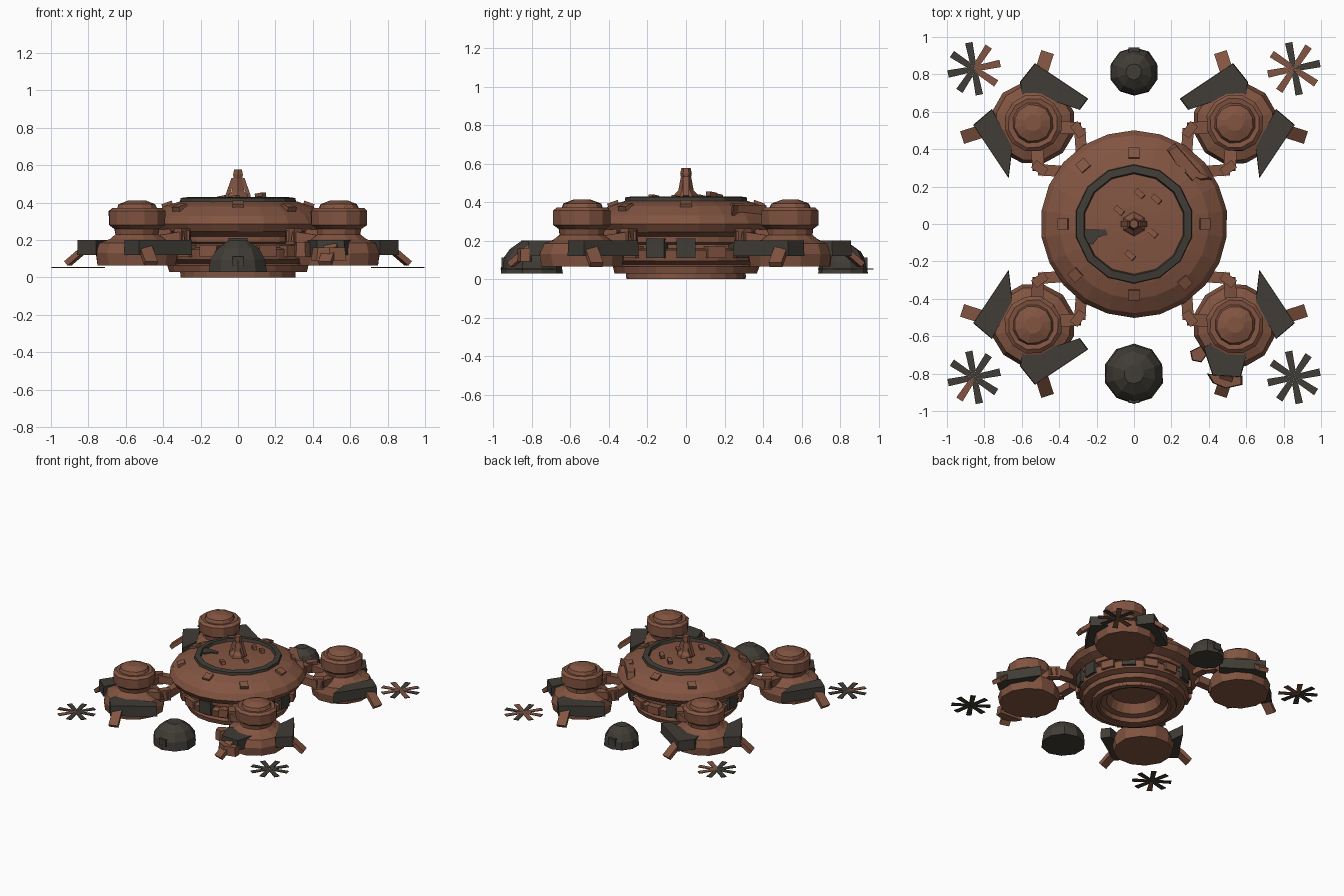
import bpy, bmesh, math, random
from mathutils import Vector, Matrix

if "Cube" in bpy.data.objects:
    bpy.data.objects.remove(bpy.data.objects["Cube"])

random.seed(4)


def material(name, rgb):
    m = bpy.data.materials.new(name)
    m.diffuse_color = (*rgb, 1)
    m.use_nodes = True
    m.node_tree.nodes["Principled BSDF"].inputs["Base Color"].default_value = m.diffuse_color
    return m


RUST = material("rust brown", (0.225, 0.09, 0.053))
DARK = material("dark grey", (0.052, 0.046, 0.037))


def finish(bm, name, mats, fix=True):
    if fix:
        bmesh.ops.recalc_face_normals(bm, faces=bm.faces[:])
    me = bpy.data.meshes.new(name)
    bm.to_mesh(me)
    bm.free()
    for m in mats:
        me.materials.append(m)
    ob = bpy.data.objects.new(name, me)
    bpy.context.collection.objects.link(ob)
    return ob


def lathe(name, profile, n, mat, cx=0, cy=0, jitter=0.0, closed=False):
    """Spin an (r, z) profile into flat sided rings; caps open ends."""
    bm = bmesh.new()
    rings = []
    for r, z in profile:
        rings.append([bm.verts.new((
            cx + (r + random.uniform(-jitter, jitter)) * math.cos(math.tau * (i + .5) / n),
            cy + (r + random.uniform(-jitter, jitter)) * math.sin(math.tau * (i + .5) / n),
            z)) for i in range(n)])
    pairs = list(zip(rings, rings[1:]))
    if closed:
        pairs.append((rings[-1], rings[0]))
    for a, b in pairs:
        for i in range(n):
            j = (i + 1) % n
            bm.faces.new((a[i], a[j], b[j], b[i]))
    if not closed:
        bm.faces.new(rings[0])
        bm.faces.new(rings[-1])
    return finish(bm, name, [mat])


def prism(name, poly, z0, z1, mat, inset=0.0):
    bm = bmesh.new()
    c = sum((Vector(p) for p in poly), Vector((0, 0))) / len(poly)
    lo = [bm.verts.new((x, y, z0)) for x, y in poly]
    hi = [bm.verts.new((*(Vector(p).lerp(c, inset)), z1)) for p in poly]
    n = len(poly)
    bm.faces.new(lo)
    bm.faces.new(hi)
    for i in range(n):
        j = (i + 1) % n
        bm.faces.new((lo[i], lo[j], hi[j], hi[i]))
    return finish(bm, name, [mat])


def beam(name, a, b, w, h, mat):
    """Box running from a to b, w wide and h thick."""
    a, b = Vector(a), Vector(b)
    d = (b - a).normalized()
    side = d.cross(Vector((0, 0, 1))).normalized()
    up = side.cross(d)
    rot = Matrix((d, side, up)).transposed().to_4x4()
    bm = bmesh.new()
    bmesh.ops.create_cube(bm, size=1, matrix=Matrix.Translation((a + b) / 2) @ rot
                          @ Matrix.Diagonal(((b - a).length, w, h, 1)))
    return finish(bm, name, [mat])


# Central saucer: stacked base rings, lens shaped hull, hollow underside
lathe("saucer_hull", [
    (.08, .12), (.17, .12), (.20, .05), (.24, .04), (.25, .008), (.31, .008), (.31, .03),
    (.37, .03), (.38, .065), (.34, .075), (.40, .095), (.41, .15), (.37, .16),
    (.37, .18), (.41, .19), (.41, .22), (.475, .245), (.50, .285), (.475, .33),
    (.40, .38), (.32, .405), (.1, .42)], 22, RUST, jitter=.003)
lathe("base_rim", [(.27, 0), (.31, 0), (.31, .02), (.27, .02)], 22, RUST, closed=True)

# Dark ring on the roof, with a broken scrap beside it
lathe("roof_ring", [(.265, .40), (.32, .395), (.315, .425), (.275, .43)], 14, DARK, closed=True)
prism("ring_scrap", [(-.28, -.03), (-.15, -.03), (-.14, -.06), (-.19, -.07), (-.22, -.11), (-.26, -.1)],
      .41, .422, DARK)

# Spire
lathe("spire", [(.068, .41), (.06, .44), (.04, .46), (.027, .53), (.03, .55), (.024, .577)], 6, RUST)
for s in (-1, 1):
    beam("spire_fin", (.06 * s, 0, .43), (.025 * s, 0, .53), .03, .02, RUST)

# Roof studs and debris
for k in range(8):
    t = math.tau * k / 8 + (0 if k % 2 == 0 else -.07)
    r = .375 if k % 4 == 2 or k % 4 == 0 else .41
    c, s = math.cos(t), math.sin(t)
    z = .385 if r < .4 else .37
    beam("roof_stud", ((r - .025) * c, (r - .025) * s, z + .012),
         ((r + .03) * c, (r + .03) * s, z - .008), .06, .03, RUST)
for x, y, z in ((.03, .16, .425), (.12, .13, .435), (-.08, .07, .42), (-.02, -.17, .42), (.1, -.05, .415)):
    beam("roof_debris", (x - .02, y + .02, z), (x + .02, y - .015, z + .008), .03, .025, RUST)
prism("hull_patch", [(.17, .4), (.22, .43), (.36, .27), (.42, .24), (.36, .23), (.22, .32)], .33, .385, RUST, .12)

# Side blocks and dark panels round the base
for k in range(16):
    t = math.tau * k / 16
    c, s = math.cos(t), math.sin(t)
    dark = k in (0, 2, 5, 8, 12, 15)
    z0, h = (.16, .1) if dark else (.14, .06)
    beam("base_panel", (.36 * c, .36 * s, z0), (.42 * c, .42 * s, z0),
         .1, h, DARK if dark else RUST)

# Four corner towers
for sx in (-1, 1):
    for sy in (-1, 1):
        def m(pts):
            return [(sx * p[0], sy * p[1], *p[2:]) for p in pts]

        broken = sx > 0 and sy < 0
        lathe("tower", [
            (.215, .065), (.225, .13), (.205, .185), (.15, .205), (.118, .23), (.122, .26), (.152, .28),
            (.155, .355), (.135, .372), (.11, .368), (.10, .392), (.045, .412)], 12, RUST,
            .54 * sx, .54 * sy, jitter=.004)
        # Armour slabs on the two outer sides
        prism("armour_slab", m([(.86, .53), (.76, .615), (.65, .41), (.67, .245)]), .12, .2, DARK, .02)
        if broken:
            prism("armour_slab", m([(.61, .68), (.57, .82), (.42, .81), (.37, .66), (.45, .61)]),
                  .12, .2, DARK, .03)
            prism("armour_rubble", m([(.3, .68), (.36, .65), (.39, .7), (.36, .74), (.31, .73)]), .11, .19, RUST, .1)
            prism("armour_rubble", m([(.39, .8), (.58, .81), (.58, .86), (.49, .88), (.42, .85)]), .09, .16, RUST, .1)
        else:
            prism("armour_slab", m([(.53, .86), (.61, .76), (.6, .68), (.41, .65), (.29, .61), (.245, .67)]),
                  .12, .2, DARK, .02)
        # Splayed feet
        beam("foot", *m([(.80, .50, .17), (.91, .465, .075)]), .07, .03, RUST)
        beam("foot", *m([(.50, .80, .17), (.465, .91, .075)]), .07, .03, RUST)
        # Pairs of jointed arms holding the tower to the saucer
        for swap in (False, True):
            pts = [(.28, .36, .23), (.29, .51, .22), (.42, .52, .2)]
            if swap:
                pts = [(y, x, z) for x, y, z in pts]
            a, b, c = m(pts)
            beam("arm_inner", a, b, .06, .06, RUST)
            beam("arm_outer", b, c, .065, .055, RUST)
            b0, b1 = Vector(b), Vector(b)
            b0.z, b1.z = .17, .25
            o = Vector((-.04 * sx, .03 * sy, 0)) if not swap else Vector((.03 * sx, -.04 * sy, 0))
            beam("arm_joint", Vector(b) - o * .7, Vector(b) + o * .3, .08, .085, RUST)

# Dark domes at front and back, the front one with a small hatch
for name, y, r, h in (("front_dome", -.80, .162, .168), ("back_dome", .815, .132, .15)):
    lathe(name, [(r, .03), (r * .95, .03 + h * .4), (r * .72, .03 + h * .75), (r * .33, .03 + h)],
          10, DARK, 0, y, jitter=.004)
    s = -1 if y < 0 else 1
    beam("dome_hatch", (0, y + s * r * .7, .085), (0, y + s * r * .97, .085), .06, .055, DARK)

# Flat eight armed stars at the corners, some arms rusty
for x, y, rusty in ((-.855, .83, (0, 1, 7)), (.855, .83, (1, 3, 4, 5, 7)), (-.855, -.82, (5,)), (.855, -.82, ())):
    bm = bmesh.new()
    for k in range(8):
        t = math.tau * k / 8 + .2
        d, n = Vector((math.cos(t), math.sin(t), 0)), Vector((-math.sin(t), math.cos(t), 0))
        o = Vector((x, y, .05))
        lo = [bm.verts.new(o + d * a + n * b) for a, b in
              ((0, 0), (.04, -.016), (.142, -.02), (.142, .02), (.04, .016))]
        f = bm.faces.new(lo)
        f.material_index = 1 if k in rusty else 0
        ext = bmesh.ops.extrude_face_region(bm, geom=[f], use_keep_orig=True)
        for v in ext["geom"]:
            if isinstance(v, bmesh.types.BMVert):
                v.co.z += .005
    finish(bm, "ground_star", [DARK, RUST])
